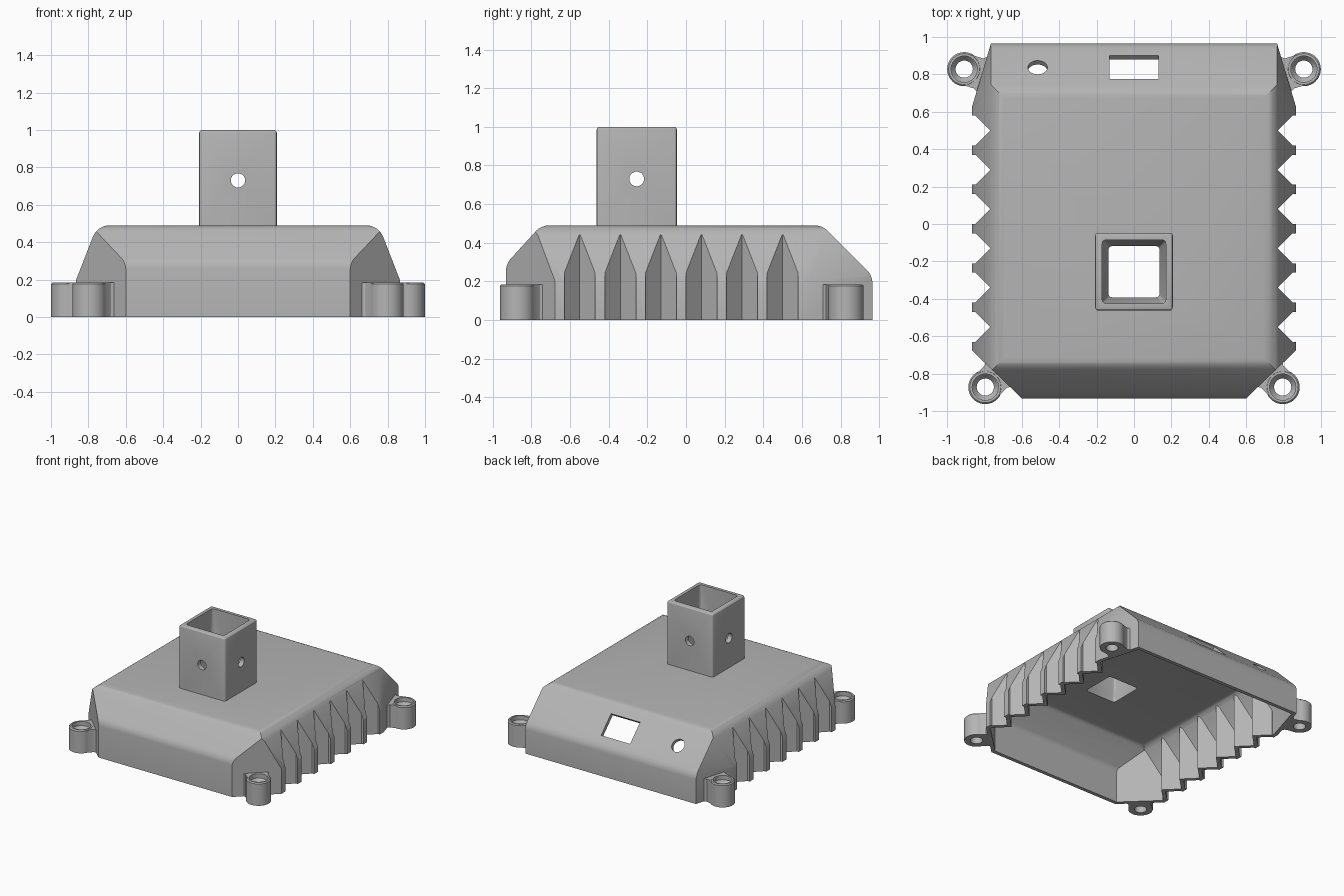
import bpy, bmesh
from math import sin, cos, pi, radians, atan2
from mathutils import Vector, Matrix

cube = bpy.data.objects.get("Cube")
if cube:
    bpy.data.objects.remove(cube, do_unlink=True)

grey = bpy.data.materials.new("plain_grey")
grey.use_nodes = True
GREY = (0.46, 0.46, 0.46, 1)
grey.diffuse_color = GREY
grey.node_tree.nodes["Principled BSDF"].inputs["Base Color"].default_value = GREY

WALL = 0.03
CX, CY = 0, -0.255          # tower centre


def make(name, bm):
    bmesh.ops.recalc_face_normals(bm, faces=bm.faces[:])
    me = bpy.data.meshes.new(name)
    bm.to_mesh(me)
    bm.free()
    me.materials.append(grey)
    ob = bpy.data.objects.new(name, me)
    bpy.context.collection.objects.link(ob)
    return ob


def loft(bm, rings):
    """Skin closed rings of equal length and cap both ends."""
    loops = [[bm.verts.new(p) for p in r] for r in rings]
    n = len(loops[0])
    for a, b in zip(loops, loops[1:]):
        for i in range(n):
            bm.faces.new((a[i], a[(i + 1) % n], b[(i + 1) % n], b[i]))
    bm.faces.new(loops[0])
    bm.faces.new(loops[-1])
    return bm


def prism(bm, poly, z0, z1):
    return loft(bm, [[(x, y, z) for x, y in poly] for z in (z0, z1)])


def lathe(steps, sides=40):
    """Stack of circles given as (radius, height)."""
    return loft(bmesh.new(), [[(r * cos(2 * pi * i / sides), r * sin(2 * pi * i / sides), z)
                               for i in range(sides)] for r, z in steps])


def boolean(ob, cutter, op="DIFFERENCE"):
    mod = ob.modifiers.new(op, "BOOLEAN")
    mod.operation, mod.object, mod.solver = op, cutter, "EXACT"
    dg = bpy.context.evaluated_depsgraph_get()
    dg.update()
    me = bpy.data.meshes.new_from_object(ob.evaluated_get(dg))
    ob.modifiers.clear()
    ob.data = me
    bpy.data.objects.remove(cutter, do_unlink=True)


def finish(ob):
    ob.data.materials.clear()
    ob.data.materials.append(grey)
    ob.data.shade_smooth()
    ob.data.set_sharp_from_angle(angle=radians(28))


# Planes bounding the housing
def profile(corners, radius=0.1, steps=5):
    """2D planes (point, normal) along an outline, with rounded corners."""
    pts = [Vector(p) for p in corners]
    segs = [(a, Vector((b.y - a.y, a.x - b.x)).normalized()) for a, b in zip(pts, pts[1:])]
    planes = list(segs)
    for (_, n1), (p, n2) in zip(segs, segs[1:]):
        centre = p - (n1 + n2) * radius / (1 + n1.dot(n2))
        for i in range(1, steps):
            n = n1.slerp(n2, i / steps)
            planes.append((centre + n * radius, n))
    return planes


planes = []
# front to back outline, listed so that normals point outward
for p, n in profile([(0.965, 0), (0.965, 0.23), (0.705, 0.49), (-0.75, 0.49),
                     (-0.932, 0.29), (-0.932, 0)]):
    planes.append((Vector((0, p.x, p.y)), Vector((0, n.x, n.y))))
for s in (1, -1):
    for p, n in profile([(0.865, 0.2), (0.752, 0.49), (0, 0.49)]):
        planes.append((Vector((s * p.x, 0, p.y)), Vector((s * n.x, 0, n.y))))
    planes.append((Vector((s * 0.865, 0, 0)), Vector((s, 0, 0))))
    planes.append((Vector((s * 0.6, -0.932, 0)), Vector((s, -1.04, 0)).normalized()))
    planes.append((Vector((s * 0.765, 0.965, 0)), Vector((s * 0.335, 0.1, 0)).normalized()))
    a, b, c = Vector((0.765, 0.965, 0.23)), Vector((0.765, 0.73, 0.465)), Vector((0.865, 0.63, 0.2))
    n = (b - a).cross(c - a).normalized()
    n = n if n.x > 0 else -n
    planes.append((Vector((s * a.x, a.y, a.z)), Vector((s * n.x, n.y, n.z))))


def clipped_block(name, inset, floor):
    bm = bmesh.new()
    bmesh.ops.create_cube(bm, size=4)
    for p, n in planes + [(Vector((0, 0, floor + inset)), Vector((0, 0, -1)))]:
        cut = bmesh.ops.bisect_plane(bm, geom=bm.verts[:] + bm.edges[:] + bm.faces[:],
                                     plane_co=p - n * inset, plane_no=n, clear_outer=True)
        rim = [e for e in bm.edges if e.is_boundary]
        if rim:
            bmesh.ops.holes_fill(bm, edges=rim, sides=0)
    return make(name, bm)


housing = clipped_block("housing", 0, 0)
cavity = clipped_block("cavity", WALL, -0.2)

# Vertical V grooves outside, matching ridges inside
grooves = [-0.55 + 0.21 * i for i in range(6)]
outer, inner = bmesh.new(), bmesh.new()
for s in (1, -1):
    zigzag = [(1.1 * s, grooves[0] - 0.105)]
    for v in grooves:
        prism(outer, [(1.1 * s, v - 0.08), (0.848 * s, v - 0.08), (0.768 * s, v),
                      (0.848 * s, v + 0.08), (1.1 * s, v + 0.08)], -0.3, 0.7)
        zigzag += [(0.831 * s, v - 0.105), (0.726 * s, v)]
    zigzag += [(0.831 * s, grooves[-1] + 0.105), (1.1 * s, grooves[-1] + 0.105)]
    prism(inner, zigzag, -0.5, 0.7)
boolean(housing, make("outer_grooves", outer))
boolean(cavity, make("inner_ridges", inner))
boolean(housing, cavity)


def square(half, z):
    """Square ring with rounded corners around the tower axis."""
    r, ring = 0.02, []
    for q in range(4):
        for i in range(4):
            a = q * pi / 2 + i * pi / 6
            sx, sy = (1, -1, -1, 1)[q], (1, 1, -1, -1)[q]
            ring.append((CX + sx * (half - r) + r * cos(a), CY + sy * (half - r) + r * sin(a), z))
    return ring


# Openings: tower passage, rear window and rear round hole
boolean(housing, make("passage", loft(bmesh.new(), [square(0.137, 0.3), square(0.137, 0.7)])))
tilt = Matrix.Rotation(radians(-45), 4, "X")
bm = bmesh.new()
bmesh.ops.create_cube(bm, size=1, matrix=Matrix.Translation((0, 0.838, 0.357)) @ tilt
                      @ Matrix.Diagonal((0.26, 0.18, 0.2, 1)))
boolean(housing, make("window_cutter", bm))
bm = lathe([(0.052, -0.1), (0.052, 0.1)])
bm.transform(Matrix.Translation((-0.515, 0.837, 0.358)) @ tilt)
boolean(housing, make("round_cutter", bm))
finish(housing)

# Square socket tower with cross holes
bm = bmesh.new()
bmesh.ops.create_cube(bm, size=1, matrix=Matrix.Translation((CX, CY, 0.7375))
                      @ Matrix.Diagonal((0.415, 0.415, 0.525, 1)))
bmesh.ops.bevel(bm, geom=[e for e in bm.edges if max(v.co.z for v in e.verts) > 0.9],
                offset=0.016, segments=3, profile=0.5, affect="EDGES")
tower = make("socket_tower", bm)
boolean(tower, make("bore", loft(bmesh.new(), [square(0.137, 0.4), square(0.137, 0.5),
                                               square(0.17, 0.58), square(0.17, 1.1)])))
for axis in "XY":
    bm = lathe([(0.038, -0.4), (0.038, 0.4)])
    bm.transform(Matrix.Translation((CX, CY, 0.73)) @ Matrix.Rotation(pi / 2, 4, axis))
    boolean(tower, make("cross_hole", bm))
finish(tower)

# Screw lugs at the four corners, webbed to the housing
H = 0.185
for s, side in ((1, "left"), (-1, "right")):
    for end, x, y, dx, dy in (("front", 0.795, -0.872, -1, 1), ("rear", 0.908, 0.828, -0.958, -0.286)):
        place = Matrix.Translation((s * x, y, 0)) @ Matrix.Rotation(atan2(dy, s * dx), 4, "Z")
        bm = lathe([(0.091, 0), (0.091, H - 0.008), (0.083, H)])
        bm.transform(place)
        lug = make(f"{end}_{side}_lug", bm)
        bm = prism(bmesh.new(), [(0, -0.084), (0.08, -0.084), (0.118, -0.11),
                                 (0.118, 0.11), (0.08, 0.084), (0, 0.084)], 0, H - 0.001)
        bm.transform(place)
        boolean(lug, make("web", bm), "UNION")
        bm = lathe([(0.046, -0.1), (0.046, 0.12), (0.07, 0.15), (0.07, 0.3)])
        bm.transform(place)
        boolean(lug, make("screw_hole", bm))
        finish(lug)
